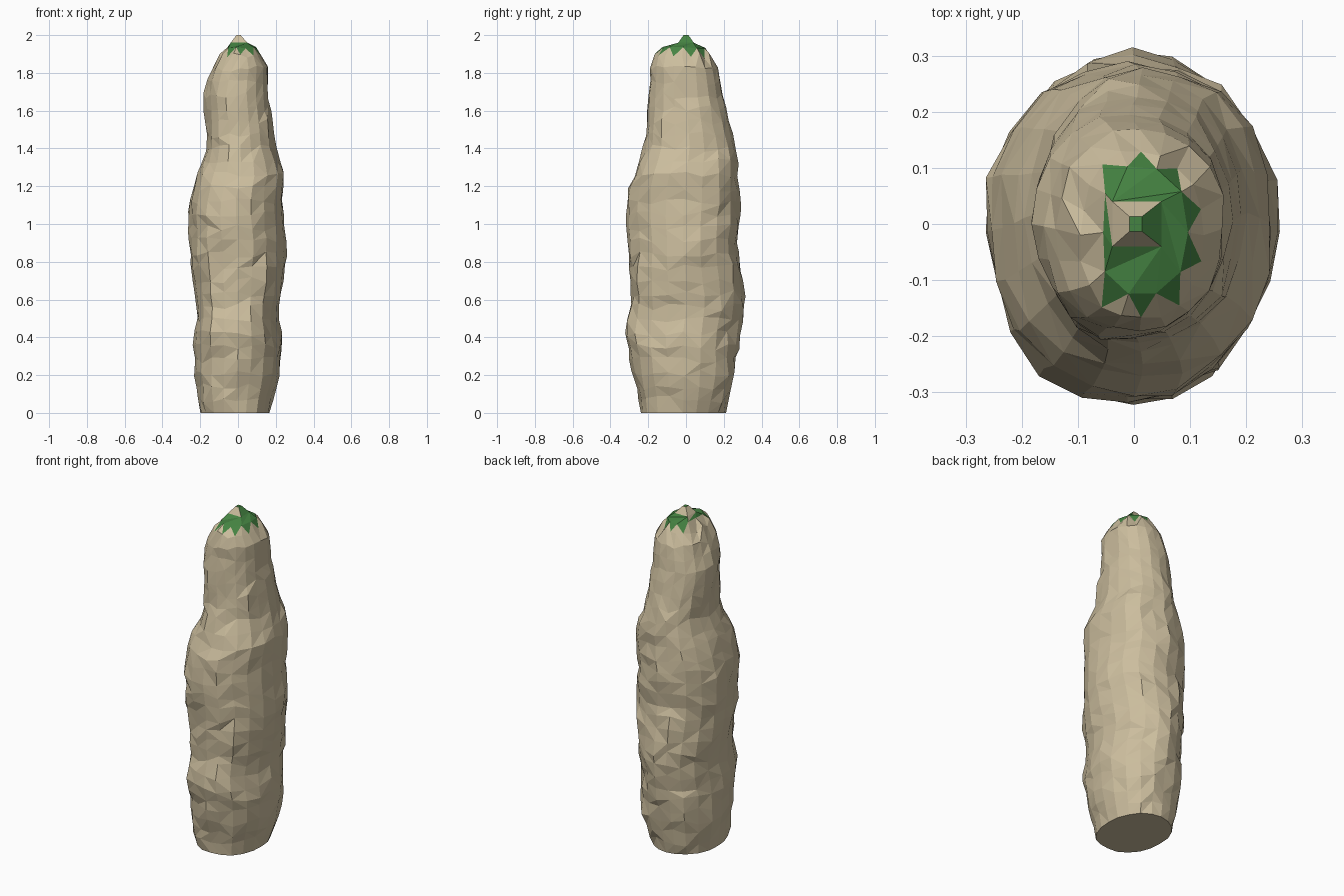
import bpy, bmesh, math, random
from mathutils import Vector, noise

if "Cube" in bpy.data.objects:
    bpy.data.objects.remove(bpy.data.objects["Cube"])

random.seed(4)
SIDES = 20

# Silhouettes: (height, min, max) across x (front view) and y (side view)
X_PROFILE = [(0, -.20, .17), (.2, -.23, .22), (.35, -.235, .235), (.5, -.215, .21),
             (.65, -.24, .235), (.9, -.265, .265), (1.1, -.265, .235), (1.28, -.215, .25),
             (1.4, -.17, .195), (1.55, -.17, .18), (1.67, -.185, .165), (1.82, -.14, .16),
             (1.89, -.10, .125)]
Y_PROFILE = [(0, -.24, .21), (.2, -.28, .26), (.4, -.313, .28), (.6, -.30, .315),
             (.85, -.303, .275), (1.05, -.313, .285), (1.2, -.303, .29), (1.4, -.225, .265),
             (1.6, -.205, .215), (1.84, -.19, .17), (1.89, -.17, .13)]


def sample(profile, z):
    for (z0, a0, b0), (z1, a1, b1) in zip(profile, profile[1:]):
        if z <= z1:
            t = (z - z0) / (z1 - z0)
            return a0 + (a1 - a0) * t, b0 + (b1 - b0) * t
    return profile[-1][1:]


def make_material(name, colour):
    mat = bpy.data.materials.new(name)
    mat.diffuse_color = (*colour, 1)
    mat.use_nodes = True
    mat.node_tree.nodes["Principled BSDF"].inputs["Base Color"].default_value = mat.diffuse_color
    return mat


bm = bmesh.new()


def ring(count, z, x_range, y_range, rough=0.0, z_jitter=0.0, turn=0.0):
    cx, cy = sum(x_range) / 2, sum(y_range) / 2
    rx, ry = (x_range[1] - x_range[0]) / 2, (y_range[1] - y_range[0]) / 2
    verts = []
    for i in range(count):
        a = math.tau * i / count + turn
        c, s = math.cos(a), math.sin(a)
        bump = noise.noise(Vector((c * 1.8, s * 1.8, z * 6)))
        # slightly fuller than an ellipse on the diagonals
        k = (1 + .03 * math.sin(2 * a) ** 2) * (1 + rough * (bump * .9 + random.uniform(-.35, .35) - .1))
        verts.append(bm.verts.new((cx + rx * c * k, cy + ry * s * k,
                                   z + random.uniform(-z_jitter, z_jitter))))
    return verts


def stitch(low, high):
    """Triangle strip between two rings that may have different counts."""
    n, m, i, j = len(low), len(high), 0, 0
    faces = []
    while i < n or j < m:
        u, v = (i + .5) / n, (j + .5) / m
        step_low = j == m or (i < n and (u < v or (n == m and i == j and random.random() < .5)))
        if step_low:
            faces.append(bm.faces.new((low[i % n], low[(i + 1) % n], high[j % m])))
            i += 1
        else:
            faces.append(bm.faces.new((low[i % n], high[(j + 1) % m], high[j % m])))
            j += 1
    return faces


# Rock column, from the flat foot up to the shoulder
LEVELS = 27
prev = None
for level in range(LEVELS + 1):
    z = 1.89 * level / LEVELS
    edge = level == 0
    cur = ring(SIDES, z, sample(X_PROFILE, z), sample(Y_PROFILE, z),
               0.04 if edge else 0.075, 0 if edge else 0.02)
    if prev:
        stitch(prev, cur)
    else:
        bm.faces.new(cur[::-1])
    prev = cur

# Grassy crown with ragged edges, fuller on the right and front
crown = ring(10, 1.935, (-.065, .095), (-.13, .10), 0.15, 0.008)
for f in stitch(prev, crown):
    on_crown = sum(v in crown for v in f.verts) == 2
    centre = f.calc_center_median()
    f.material_index = int(on_crown and (centre.x > -.05 or centre.y > .05))
neck = ring(4, 1.96, (-.055, .065), (-.055, .055), turn=math.pi / 4)
for f in stitch(crown, neck):
    centre = f.calc_center_median()
    f.material_index = int(centre.x > -.04 or centre.y < 0)

# Small four-sided tip: grass on the right side and the top, bare rock elsewhere
tip = ring(4, 2.0, (-.012, .018), (-.018, .018), turn=math.pi / 4)
for i in range(4):
    f = bm.faces.new((neck[i], neck[(i + 1) % 4], tip[(i + 1) % 4], tip[i]))
    f.material_index = int(i == 3)
bm.faces.new(tip).material_index = 1

bmesh.ops.recalc_face_normals(bm, faces=bm.faces)
mesh = bpy.data.meshes.new("rock_spire")
bm.to_mesh(mesh)
bm.free()
mesh.materials.append(make_material("tan_rock", (.60, .51, .34)))
mesh.materials.append(make_material("grass", (.06, .23, .055)))
spire = bpy.data.objects.new("rock_spire", mesh)
bpy.context.collection.objects.link(spire)
